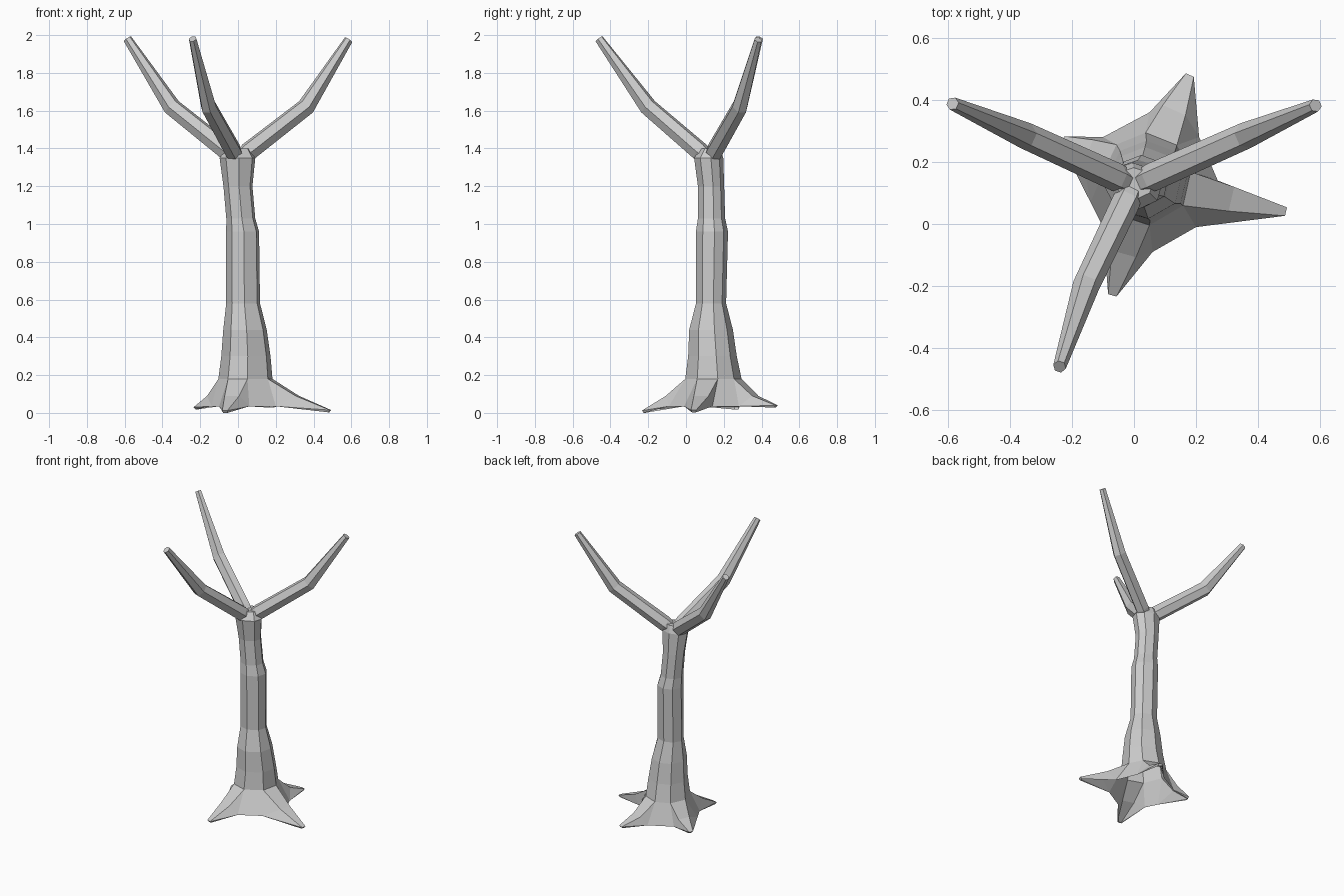
import bpy, bmesh
from math import cos, sin, tau, radians
from mathutils import Vector

cube = bpy.data.objects.get("Cube")
if cube:
    bpy.data.objects.remove(cube)

bark = bpy.data.materials.new("pale_grey_bark")
bark.use_nodes = True
GREY = (0.6, 0.6, 0.6, 1)
bark.diffuse_color = GREY
bark.node_tree.nodes["Principled BSDF"].inputs["Base Color"].default_value = GREY


def finish(bm, name):
    bmesh.ops.recalc_face_normals(bm, faces=bm.faces)
    mesh = bpy.data.meshes.new(name)
    bm.to_mesh(mesh)
    bm.free()
    mesh.materials.append(bark)
    obj = bpy.data.objects.new(name, mesh)
    bpy.context.collection.objects.link(obj)
    return obj


def bridge(bm, lower, upper):
    n = len(lower)
    for i in range(n):
        j = (i + 1) % n
        bm.faces.new((lower[i], lower[j], upper[j], upper[i]))


# Root tips and the two ground points where each root joins its neighbours
ROOTS = [
    ((0.49, 0.04, 0.015), (0.2, -0.01), (0.27, 0.14)),
    ((0.18, 0.48, 0.04), (0.21, 0.28), (0.05, 0.36)),
    ((-0.23, 0.27, 0.03), (-0.1, 0.28), (-0.14, 0.07)),
    ((-0.07, -0.23, 0.012), (-0.1, -0.01), (0.06, -0.09)),
]
ANGLES = [radians(a) for a in (-35, 9, 47, 91, 132, 176, 230, 274)]

# Trunk rings: height, x range, y range
RINGS = [
    (0.18, -0.10, 0.18, 0.00, 0.29),
    (0.30, -0.085, 0.17, 0.015, 0.265),
    (0.44, -0.075, 0.15, 0.02, 0.245),
    (0.58, -0.06, 0.115, 0.055, 0.21),
    (0.96, -0.06, 0.11, 0.055, 0.22),
    (1.03, -0.06, 0.09, 0.065, 0.205),
    (1.20, -0.075, 0.075, 0.065, 0.20),
    (1.35, -0.095, 0.09, 0.045, 0.195),
    (1.40, -0.06, 0.06, 0.08, 0.18),
]

# Trunk
bm = bmesh.new()
rings = []
for z, x0, x1, y0, y1 in RINGS:
    cx, cy, rx, ry = (x0 + x1) / 2, (y0 + y1) / 2, (x1 - x0) / 2, (y1 - y0) / 2
    rings.append([bm.verts.new((cx + 1.03 * rx * cos(a), cy + 1.03 * ry * sin(a), z))
                  for a in ANGLES])
for lower, upper in zip(rings, rings[1:]):
    bridge(bm, lower, upper)
bm.faces.new(rings[-1])

# Flared roots, open underneath
base = rings[0]
ground = []
for k, (tip, va, vb) in enumerate(ROOTS):
    tip = Vector(tip)
    top = base[2 * k:2 * k + 2]
    centre = (top[0].co + top[1].co) / 2
    out = (tip - centre).to_2d().normalized()
    side = Vector((-out.y, out.x, 0))
    middle = centre.lerp(tip, 0.45)
    middle.z = 0.09
    ridge = [bm.verts.new(middle + side * s) for s in (-0.04, 0.04)]
    ends = [bm.verts.new(tip + side * s) for s in (-0.014, 0.014)]
    toes = [bm.verts.new(tip + side * s * 0.8 - Vector((*out * 0.01, 0.012)))
            for s in (-0.014, 0.014)]
    feet = [bm.verts.new((*p, 0.035)) for p in (va, vb)]
    bm.faces.new((top[0], top[1], ridge[1], ridge[0]))
    bm.faces.new((ridge[0], ridge[1], ends[1], ends[0]))
    bm.faces.new((ends[0], ends[1], toes[1], toes[0]))
    for i in (0, 1):
        bm.faces.new((top[i], ridge[i], feet[i]))
        bm.faces.new((ridge[i], ends[i], feet[i]))
        bm.faces.new((ends[i], toes[i], feet[i]))
    ground += feet
for k in range(4):
    i, j = 2 * k + 1, (2 * k + 2) % 8
    bm.faces.new((base[i], base[j], ground[j], ground[i]))
finish(bm, "trunk_and_roots")


# Branches: six-sided tapering limbs with one bend
def branch(name, bend, tip):
    start = Vector((0, 0.125, 1.34))
    bend, tip = Vector(bend), Vector(tip)
    fork = start.lerp(bend, 0.16)
    fork.z = 1.385
    path = [start, fork, bend, tip]
    radii = (0.04, 0.052, 0.049, 0.024)
    bm = bmesh.new()
    loops = []
    for i, (p, r) in enumerate(zip(path, radii)):
        along = (path[min(i + 1, 3)] - path[max(i - 1, 0)]).normalized()
        side = along.cross(Vector((0, 0, 1))).normalized()
        up = side.cross(along)
        loops.append([bm.verts.new(p + side * r * 0.88 * cos(tau * s / 6)
                                   + up * r * sin(tau * s / 6 + 0.0))
                      for s in range(6)])
    for lower, upper in zip(loops, loops[1:]):
        bridge(bm, lower, upper)
    bm.faces.new(loops[0])
    bm.faces.new(loops[-1])
    finish(bm, name)


branch("left_branch", (0.36, 0.285, 1.62), (0.585, 0.382, 1.975))
branch("right_branch", (-0.35, 0.285, 1.62), (-0.585, 0.388, 1.98))
branch("front_branch", (-0.155, -0.2, 1.62), (-0.24, -0.46, 1.98))
